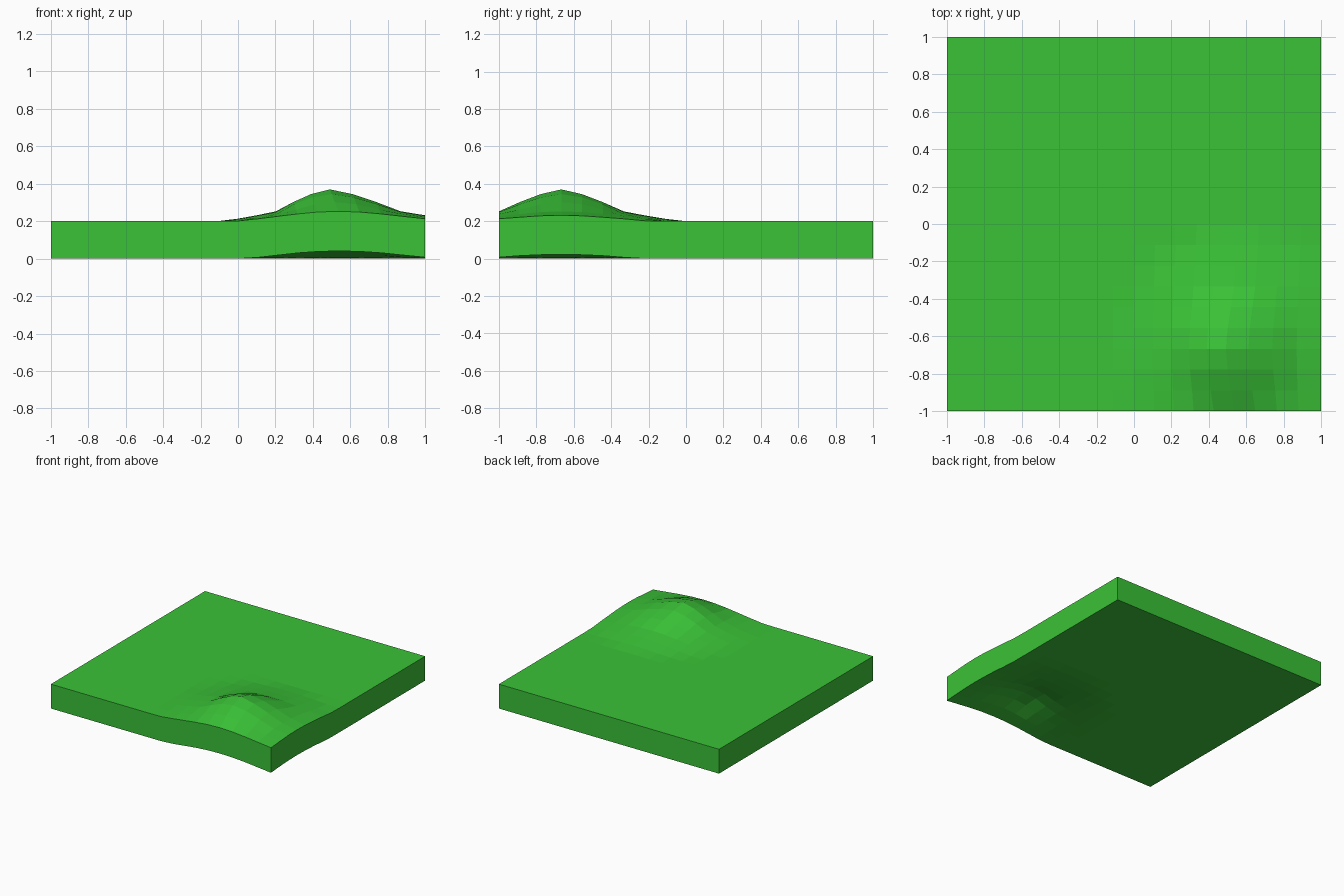
import bpy, bmesh
from mathutils import Vector

if "Cube" in bpy.data.objects:
    bpy.data.objects.remove(bpy.data.objects["Cube"])

SEGMENTS, THICK = 18, 0.2
PEAK = Vector((0.556, -0.667, THICK))      # centre of the hill before lifting
LIFT = Vector((-0.065, 0, 0.17))           # pull applied at the summit
FALLOFF = [(0, 1), (0.111, 0.85), (0.222, 0.6), (0.333, 0.31), (0.389, 0.24),
           (0.444, 0.185), (0.5, 0.12), (0.556, 0.075), (0.61, 0.02), (0.667, 0)]


def falloff(d):
    for (d0, w0), (d1, w1) in zip(FALLOFF, FALLOFF[1:]):
        if d <= d1:
            return w0 + (w1 - w0) * (d - d0) / (d1 - d0)
    return 0


# slab: gridded sheet extruded to thickness
bm = bmesh.new()
bmesh.ops.create_grid(bm, x_segments=SEGMENTS, y_segments=SEGMENTS, size=1)
res = bmesh.ops.extrude_face_region(bm, geom=bm.faces[:], use_keep_orig=True)
top = [g for g in res["geom"] if isinstance(g, bmesh.types.BMVert)]
bmesh.ops.translate(bm, verts=top, vec=(0, 0, THICK))

# hill: soft pull around the peak, outer walls stay plumb
for v in bm.verts:
    w = falloff((v.co - PEAK).length)
    on_side = abs(v.co.x) > 0.999
    v.co += LIFT * w
    if on_side:
        v.co.x -= LIFT.x * w
bmesh.ops.recalc_face_normals(bm, faces=bm.faces[:])

mesh = bpy.data.meshes.new("grass_ground")
bm.to_mesh(mesh)
bm.free()
green = bpy.data.materials.new("grass green")
green.diffuse_color = (0.042, 0.54, 0.038, 1)
green.use_nodes = True
green.node_tree.nodes["Principled BSDF"].inputs["Base Color"].default_value = green.diffuse_color
mesh.materials.append(green)
bpy.context.collection.objects.link(bpy.data.objects.new("grass_ground", mesh))
